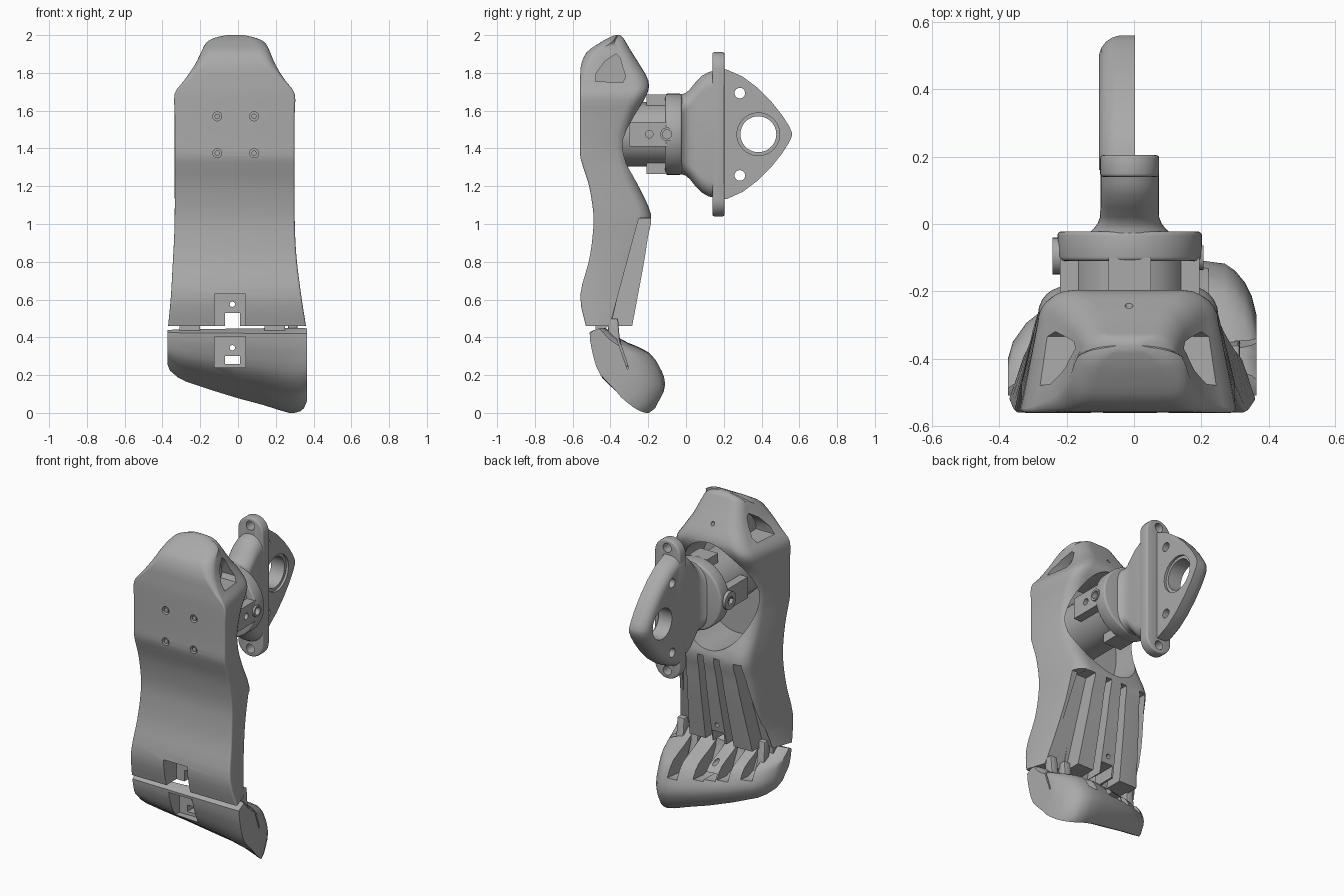
import bpy, bmesh, math
from mathutils import Vector

if "Cube" in bpy.data.objects:
    bpy.data.objects.remove(bpy.data.objects["Cube"])

grey = bpy.data.materials.new("plain grey")
grey.use_nodes = True
tone = (0.4, 0.4, 0.4, 1)
grey.diffuse_color = tone
grey.node_tree.nodes["Principled BSDF"].inputs["Base Color"].default_value = tone


def make(name, bm):
    bmesh.ops.recalc_face_normals(bm, faces=bm.faces)
    mesh = bpy.data.meshes.new(name)
    bm.to_mesh(mesh)
    bm.free()
    mesh.materials.append(grey)
    ob = bpy.data.objects.new(name, mesh)
    bpy.context.collection.objects.link(ob)
    return ob


def loft(name, rings):
    bm = bmesh.new()
    rows = [[bm.verts.new(p) for p in ring] for ring in rings]
    n = len(rows[0])
    for a, b in zip(rows, rows[1:]):
        for i in range(n):
            j = (i + 1) % n
            bm.faces.new((a[i], a[j], b[j], b[i]))
    bm.faces.new(rows[0])
    bm.faces.new(rows[-1])
    return make(name, bm)


def slab_x(name, outline, x0, x1):
    """Side outline (y, z) pushed along x."""
    return loft(name, [[(x, y, z) for y, z in outline] for x in (x0, x1)])


def slab_y(name, outline, y0, y1):
    """Front outline (x, z) pushed along y."""
    return loft(name, [[(x, y, z) for x, z in outline] for y in (y0, y1)])


def box(name, x0, x1, y0, y1, z0, z1):
    return slab_x(name, [(y0, z0), (y1, z0), (y1, z1), (y0, z1)], x0, x1)


def ellipse(a, b, ra, rb, n=40):
    return [(a + ra * math.cos(math.tau * i / n), b + rb * math.sin(math.tau * i / n))
            for i in range(n)]


def active(ob):
    bpy.ops.object.select_all(action="DESELECT")
    bpy.context.view_layer.objects.active = ob
    ob.select_set(True)


def cut(ob, tool):
    mod = ob.modifiers.new("cut", "BOOLEAN")
    mod.operation, mod.solver, mod.object = "DIFFERENCE", "EXACT", tool
    active(ob)
    bpy.ops.object.modifier_apply(modifier=mod.name)
    bpy.data.objects.remove(tool)


def round_edges(ob, width, segments=3):
    mod = ob.modifiers.new("round", "BEVEL")
    mod.width, mod.segments, mod.limit_method = width, segments, "ANGLE"
    active(ob)
    bpy.ops.object.modifier_apply(modifier=mod.name)


def spline(rows, steps):
    """Smooth curve through rows of values."""
    rows = [Vector(r) for r in rows]
    out = []
    for i in range(len(rows) - 1):
        p, q = rows[i], rows[i + 1]
        tp = (q - rows[max(i - 1, 0)]) / 2
        tq = (rows[min(i + 2, len(rows) - 1)] - p) / 2
        for k in range(steps):
            t = k / steps
            out.append(p * (2*t**3 - 3*t*t + 1) + tp * (t**3 - 2*t*t + t)
                       + q * (3*t*t - 2*t**3) + tq * (t**3 - t*t))
    return out + [rows[-1]]


# Foot shell: rounded sections stacked from toe joint to heel
def section(row):
    z, front, back, left, right = row
    depth, width = back - front, right - left
    lean = min(0.05, 0.08 * width)
    rb = min(0.085, 0.45 * depth, 0.2 * width)
    rf = min(0.012 + max(0, z - 1.72) * 0.3, 0.06, 0.45 * depth, 0.3 * width)
    pts = []
    corners = ((left + rf, front + rf, rf, 180), (right - rf, front + rf, rf, 270),
               (right - lean - rb, back - rb, rb, 0), (left + lean + rb, back - rb, rb, 90))
    for x, y, r, start in corners:
        for k in range(7):
            a = math.radians(start + 15 * k)
            pts.append((x + r * math.cos(a), y + r * math.sin(a), z))
    return pts


shell_rows = [
    (0.46, -.53, -.285, -.37, .36), (0.62, -.56, -.255, -.355, .335),
    (0.8, -.515, -.222, -.345, .312), (0.93, -.495, -.202, -.338, .303),
    (1.05, -.49, -.185, -.335, .3), (1.2, -.513, -.25, -.335, .3),
    (1.3, -.544, -.288, -.335, .3), (1.36, -.56, -.3, -.335, .3), (1.45, -.56, -.305, -.335, .3),
    (1.58, -.56, -.265, -.335, .3), (1.69, -.56, -.205, -.335, .3),
    (1.76, -.56, -.2, -.285, .25), (1.84, -.556, -.243, -.23, .2),
    (1.91, -.525, -.287, -.195, .17), (1.96, -.455, -.317, -.168, .143),
    (1.985, -.41, -.332, -.125, .095), (2.0, -.375, -.35, -.06, .03)]
shell = loft("foot_shell", [section(r) for r in spline(shell_rows, 3)])

# Ankle opening
cut(shell, slab_y("opening", ellipse(-0.02, 1.405, 0.25, 0.335, 48), -0.48, 0))
# Heel windows
window = [(-.48, 1.755), (-.475, 1.8), (-.43, 1.86), (-.37, 1.9), (-.35, 1.88), (-.32, 1.78), (-.335, 1.75)]
for x0, x1 in ((-0.5, -0.15), (0.115, 0.5)):
    cut(shell, slab_x("window", window, x0, x1))
# Fanned instep slots: top centre, half width, low centre, half width
for top, tw, low, lw in ((-.22, .024, -.3, .035), (-.08, .02, -.11, .025),
                         (.03, .02, .04, .025), (.17, .04, .24, .06)):
    cut(shell, loft("slot", [[(c - w, y, z), (c + w, y, z), (c + w, 0, z), (c - w, 0, z)]
                             for c, w, y, z in ((low, lw, -.41, .4), (top, tw, -.27, 1.03))]))
cut(shell, slab_x("side_slot", [(-.25, 1.03), (-.1, 1.04), (-.1, .4), (-.42, .4)], 0.19, 0.5))
# Joint recess and sole screw holes
cut(shell, box("recess", -0.125, 0.04, -0.7, -0.43, 0.4, 0.63))
cut(shell, box("passage", -0.07, 0.01, -0.7, 0, 0.4, 0.53))
cut(shell, slab_y("pin_hole", ellipse(-0.03, 0.575, .014, .014, 16), -0.7, 0))
for x in (-0.11, 0.085):
    for z in (1.375, 1.57):
        cut(shell, slab_y("screw_hole", ellipse(x, z, .024, .024, 20), -0.7, -0.53))
        slab_y("sole_screw", ellipse(x, z, .014, .014, 16), -0.555, -0.5)
cut(shell, slab_y("heel_hole", ellipse(-0.015, 1.84, .012, .012, 12), -0.3, 0))

# Toe block: side profile scaled along the slanted toe line
toe_side = [(-.51, .42), (-.43, .45), (-.36, .4), (-.3, .365), (-.19, .31), (-.135, .23), (-.11, .14),
            (-.135, .065), (-.19, .0), (-.29, .075), (-.42, .17), (-.475, .27), (-.505, .37)]
toe_side = [tuple(p) for p in spline(toe_side, 2)]


def toe_ring(x, sy, sz, side):
    return [(x, -.51 + (y + .51) * sy, .43 + (z - .43) * sz) for y, z in side]


toes = loft("toe_block", [toe_ring(x, sy, sz, toe_side) for x, sy, sz in (
    (-.374, .28, .4), (-.36, .4, .48), (-.32, .54, .56), (-.28, .62, .61), (-.14, .78, .72),
    (0, .89, .82), (.13, .97, .9), (.21, 1, .96), (.27, .98, 1), (.3, .93, 1), (.33, .84, .98),
    (.35, .74, .94), (.364, .6, .86))])
toe_gap = [(-.41, .6), (-.37, .36), (-.31, .23), (-.24, .2), (-.05, .22), (0, .6)]
for x, sy, sz in ((-.24, .7, .65), (-.11, .82, .74), (.03, .91, .83), (.19, .98, .93)):
    cut(toes, loft("toe_gap", [toe_ring(x + d, sy, sz, toe_gap) for d in (-.032, .032)]))
cut(toes, slab_x("side_notch", [(-.4, .5), (-.37, .4), (-.31, .23), (-.305, .24), (-.345, .36), (-.36, .5)], .3, .5))
cut(toes, box("toe_recess", -.125, .04, -.7, -.4, .24, .405))
cut(toes, box("toe_passage", -.07, .01, -.7, .1, .26, .3))
cut(toes, slab_y("toe_pin_hole", ellipse(-.03, .345, .014, .014, 16), -.7, 0))

# Toe links
for i, x in enumerate((-.27, .19, .29)):
    link = slab_x("toe_link_%d" % (i + 1), [(-.42, .5), (-.36, .5), (-.35, .38), (-.3, .25),
                                            (-.33, .24), (-.39, .34), (-.41, .42)], x - .025, x + .025)
    round_edges(link, .008, 2)
for x0, x1 in ((-.31, -.2), (.14, .25)):
    box("hinge_tab", x0, x1, -.48, -.42, .4, .5)

# Ankle collar with crossed mounting blocks
cx, cz = -0.013, 1.475
collar = slab_y("ankle_collar", ellipse(cx, cz, .215, .215, 48), -.11, -.022)
round_edges(collar, .012)
slab_y("ankle_core", ellipse(cx, cz, .17, .17, 12), -.5, -.1)
box("upright_lug", cx - .063, cx + .063, -.21, -.1, cz - .21, cz + .21)
cross = box("cross_lug", cx - .207, cx + .207, -.3, -.1, cz - .065, cz + .065)
boss = slab_x("clamp_screw", ellipse(-.095, cz, .055, .055, 24), -.243, -.15)
cut(boss, slab_x("socket", ellipse(-.095, cz, .028, .028, 6), -.3, -.21))
ring = slab_x("side_screw", ellipse(-.1, cz, .036, .036, 24), .1, .207)
cut(ring, slab_x("socket", ellipse(-.1, cz, .024, .024, 24), .17, .3))
for ob in (collar, cross):
    cut(ob, slab_x("socket", ellipse(-.1, cz, .024, .024, 24), .16, .3))
cut(cross, slab_x("socket", ellipse(-.195, cz, .02, .02, 20), .15, .3))


def stadium(height, r):
    """Upright outline with round ends, centred on the ankle."""
    arcs = ((1, 0), (-1, 180))
    return [(cx + r * math.cos(math.radians(a)), cz + s * (height - r) + r * math.sin(math.radians(a)))
            for s, start in arcs for a in range(start, start + 181, 12)]


# Neck flaring from collar to flange
loft("neck", [[(x, y, z) for x, z in stadium(h, r)] for y, h, r in (
    (-.03, .213, .125), (-.015, .215, .108), (0, .22, .096), (.02, .238, .088), (.05, .275, .087),
    (.085, .31, .087), (.12, .33, .087), (.2, .345, .087))])

# Flange with rounded lug ends
flange = slab_y("flange", stadium(.435, .088), .14, .205)
round_edges(flange, .01)
for s in (-1, 1):
    cut(flange, slab_y("bolt_hole", ellipse(cx, cz + s * .385, .028, .028, 24), 0, .4))

# Pointed fin with large eye, rounded on its right side
half = [(.16, .345), (.215, .343), (.3, .305), (.38, .245), (.45, .175), (.51, .1), (.545, .045), (.56, .012)]
outline = half + [(y, -h) for y, h in reversed(half)]
fin = loft("fin", [[(x, .16 + (y - .16) * s, cz + h * s) for y, h in outline] for x, s in (
    (.003, 1), (-.045, 1), (-.065, .985), (-.083, .955), (-.096, .915), (-.104, .86))])
cut(fin, slab_x("eye", ellipse(.383, cz, .095, .095), -.3, .3))
cut(fin, slab_x("eye_step", ellipse(.383, cz, .113, .113), -.012, .3))
for s in (-1, 1):
    cut(fin, slab_x("bolt_hole", ellipse(.285, cz + s * .218, .028, .028, 24), -.3, .3))

# Smooth shading with crisp edges
for ob in [o for o in bpy.context.collection.objects if o.type == "MESH"]:
    active(ob)
    bpy.ops.object.shade_smooth_by_angle(angle=math.radians(32))
